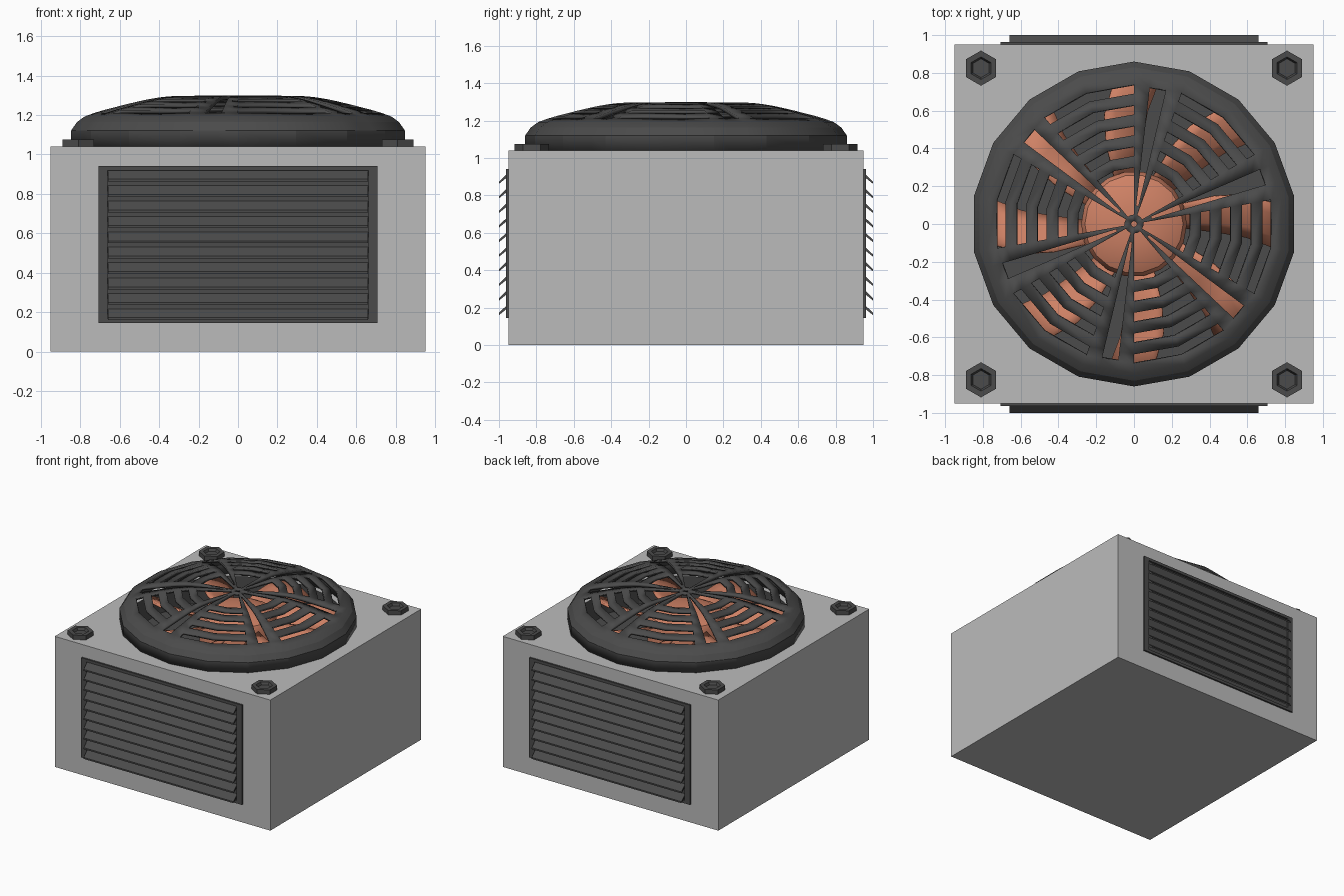
import bpy, bmesh
from math import radians, sin, cos, pi

if "Cube" in bpy.data.objects:
    bpy.data.objects.remove(bpy.data.objects["Cube"])

def material(name, rgb):
    m = bpy.data.materials.new(name)
    m.diffuse_color = (*rgb, 1)
    m.use_nodes = True
    m.node_tree.nodes["Principled BSDF"].inputs["Base Color"].default_value = m.diffuse_color
    return m

DARK = material("dark_grey", (0.07, 0.07, 0.07))
COPPER = material("copper_orange", (0.62, 0.22, 0.13))

def make(name, bm, mat=None):
    bmesh.ops.remove_doubles(bm, verts=bm.verts, dist=1e-5)
    bmesh.ops.recalc_face_normals(bm, faces=bm.faces)
    me = bpy.data.meshes.new(name)
    bm.to_mesh(me)
    bm.free()
    ob = bpy.data.objects.new(name, me)
    bpy.context.collection.objects.link(ob)
    if mat:
        me.materials.append(mat)
    return ob

def smooth(ob, angle=35):
    bpy.ops.object.select_all(action='DESELECT')
    ob.select_set(True)
    bpy.context.view_layer.objects.active = ob
    bpy.ops.object.shade_smooth_by_angle(angle=radians(angle))

def face(bm, pts):
    bm.faces.new([bm.verts.new(p) for p in pts])

def box(bm, x0, x1, y0, y1, z0, z1):
    vs = bmesh.ops.create_cube(bm, size=1)['verts']
    for v in vs:
        v.co = ((x0 + x1) / 2 + v.co.x * (x1 - x0),
                (y0 + y1) / 2 + v.co.y * (y1 - y0),
                (z0 + z1) / 2 + v.co.z * (z1 - z0))

def lathe(bm, profile, n, start=0, cx=0, cy=0):
    def p(r, z, i):
        a = start + 2 * pi * i / n
        return (cx + r * cos(a), cy + r * sin(a), z)
    for (r0, z0), (r1, z1) in zip(profile, profile[1:]):
        for i in range(n):
            q = [p(r0, z0, i), p(r0, z0, i + 1), p(r1, z1, i + 1), p(r1, z1, i)]
            if r0 == 0:
                q.pop(1)
            elif r1 == 0:
                q.pop(2)
            face(bm, q)

# body box with a round dark fan well cut into the top
bm = bmesh.new()
box(bm, -0.95, 0.95, -0.95, 0.95, 0, 1.04)
body = make("body", bm, material("casing_grey", (0.5, 0.5, 0.5)))
bm = bmesh.new()
lathe(bm, [(0, 0.85), (0.8, 0.85), (0.8, 1.3), (0, 1.3)], 18, radians(10))
cutter = make("fan_well_cutter", bm, DARK)
cutter.hide_render = True
cutter.hide_viewport = True
mod = body.modifiers.new("fan_well", 'BOOLEAN')
mod.object = cutter
mod.operation = 'DIFFERENCE'
mod.solver = 'EXACT'
mod.material_mode = 'TRANSFER'

# domed fan guard: 18 sides, 6 radial slots, arc slots between them
RINGS = [(0.015, 1.298), (0.05, 1.298), (0.1, 1.298), (0.30, 1.297), (0.36, 1.294),
         (0.41, 1.288), (0.47, 1.278), (0.52, 1.267), (0.58, 1.253), (0.63, 1.24),
         (0.69, 1.225), (0.74, 1.21), (0.79, 1.192), (0.83, 1.163), (0.86, 1.12), (0.86, 1.04)]
ARC_OPEN = {1, 2, 4, 6, 8, 10}      # ring gaps left open in the arc-slot sides

bm = bmesh.new()
for side in range(18):
    a0 = 10 + 20 * side
    slotted = side % 3 == 0
    cuts = [0, 6.6, 13.4, 20] if slotted else [0, 20]
    def gp(ring, off):
        r, z = ring
        r *= cos(radians(10)) / cos(radians(off - 10))
        a = radians(a0 + off)
        return (r * cos(a), r * sin(a), z)
    for j in range(len(RINGS) - 1):
        for k in range(len(cuts) - 1):
            if slotted and k == 1 and 2 <= j <= 10:
                continue
            if not slotted and j in ARC_OPEN:
                continue
            face(bm, [gp(RINGS[j], cuts[k]), gp(RINGS[j + 1], cuts[k]),
                      gp(RINGS[j + 1], cuts[k + 1]), gp(RINGS[j], cuts[k + 1])])
guard = make("fan_guard", bm, DARK)
if sum(p.normal.z for p in guard.data.polygons) < 0:
    guard.data.flip_normals()
smooth(guard, 19)
sol = guard.modifiers.new("thickness", 'SOLIDIFY')
sol.thickness = 0.02
sol.offset = -1

# fan hub
bm = bmesh.new()
lathe(bm, [(0, 0.86), (0.28, 0.86), (0.28, 1.08), (0.26, 1.12), (0.2, 1.15), (0.1, 1.165), (0, 1.17)], 18)
smooth(make("fan_hub", bm, COPPER))

# eight swept and pitched blades: radius, trailing angle, leading angle
SWEEP = [(0.26, -5, 23), (0.45, -6, 19), (0.6, -7, 15), (0.76, -10, 8)]
bm = bmesh.new()
for b in range(8):
    def bp(row, t):
        r, lo, hi = row
        a = radians(45 * b + lo + (hi - lo) * t)
        return (r * cos(a), r * sin(a), 0.97 + 0.11 * t + 0.02 * sin(pi * t))
    for r0, r1 in zip(SWEEP, SWEEP[1:]):
        for k in range(4):
            t0, t1 = k / 4, (k + 1) / 4
            face(bm, [bp(r0, t0), bp(r1, t0), bp(r1, t1), bp(r0, t1)])
blades = make("fan_blades", bm, COPPER)
smooth(blades)
sol = blades.modifiers.new("thickness", 'SOLIDIFY')
sol.thickness = 0.015

# hexagonal corner bolts with a recessed socket
bm = bmesh.new()
for sx in (-1, 1):
    for sy in (-1, 1):
        lathe(bm, [(0, 1.03), (0.093, 1.03), (0.093, 1.075), (0.06, 1.075), (0.05, 1.055), (0, 1.055)],
              6, pi / 2, sx * 0.81, sy * 0.825)
make("corner_bolts", bm, DARK)

# louvred vents on front and back
for name, s in (("front", -1), ("back", 1)):
    bm = bmesh.new()
    y0, y1 = sorted((s * 0.94, s * 0.963))
    for x in (-0.7075, 0.6625):
        box(bm, x, x + 0.045, y0, y1, 0.145, 0.94)
    for z in (0.145, 0.918):
        box(bm, -0.6625, 0.6625, y0, y1, z, z + 0.022)
    y0, y1 = sorted((s * 0.94, s * 0.953))
    box(bm, -0.6625, 0.6625, y0, y1, 0.167, 0.918)
    make(name + "_vent_frame", bm, DARK)

    bm = bmesh.new()
    for i in range(10):
        z = 0.862 - 0.078 * i
        prof = [(0.95, z + 0.06), (1.0, z + 0.012), (1.0, z), (0.95, z + 0.04)]
        ends = [[(x, s * y, h) for y, h in prof] for x in (-0.66, 0.66)]
        face(bm, ends[0])
        face(bm, ends[1])
        for k in range(4):
            n = (k + 1) % 4
            face(bm, [ends[0][k], ends[0][n], ends[1][n], ends[1][k]])
    make(name + "_vent_slats", bm, DARK)
